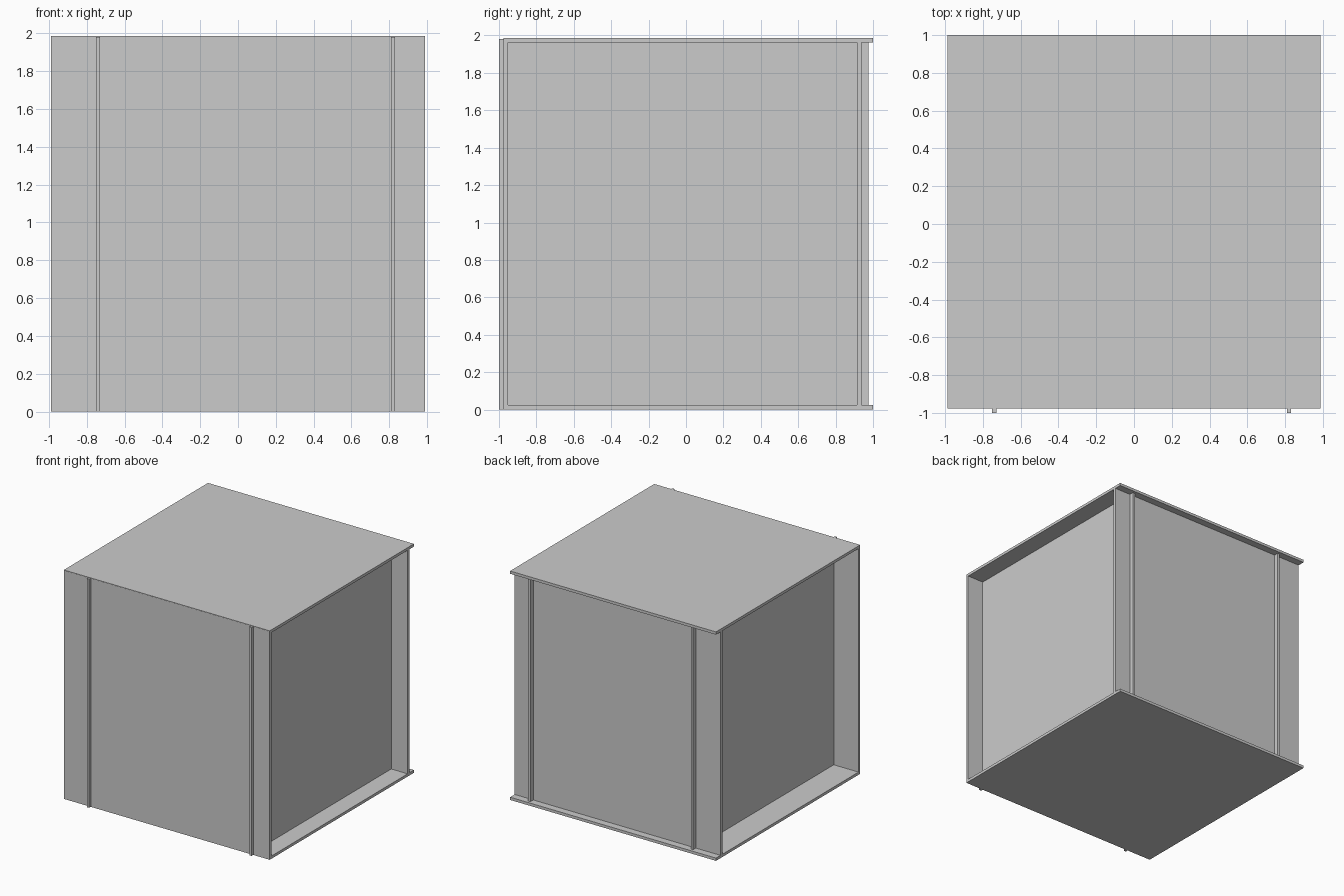
import bpy

if "Cube" in bpy.data.objects:
    bpy.data.objects.remove(bpy.data.objects["Cube"])


def box(name, x, y, z):
    """Axis-aligned box from (min, max) ranges."""
    bpy.ops.mesh.primitive_cube_add(size=1, location=[(a + b) / 2 for a, b in (x, y, z)])
    ob = bpy.context.object
    ob.name = name
    ob.scale = [b - a for a, b in (x, y, z)]
    bpy.ops.object.transform_apply(location=False, rotation=False, scale=True)
    return ob


W = (-0.988, 0.988)   # full width
T = 0.024             # board thickness
H = 1.986             # full height

# Top and bottom boards, overhanging at the back
box("bottom_board", W, (-0.976, 1.0), (0, T))
box("top_board", W, (-0.976, 1.0), (H - T, H))

# Front wall flush with the boards, back wall set in
box("front_wall", W, (-0.977, -0.953), (0.001, H - 0.004))
box("back_wall", W, (0.914, 0.938), (0.001, H - 0.004))

# Upright dividers whose edges pass through both walls as ribs
for side, x in (("left", -0.74), ("right", 0.82)):
    box(side + "_divider", (x - 0.011, x + 0.011), (-1.0, 0.976), (0.001, H - 0.004))
